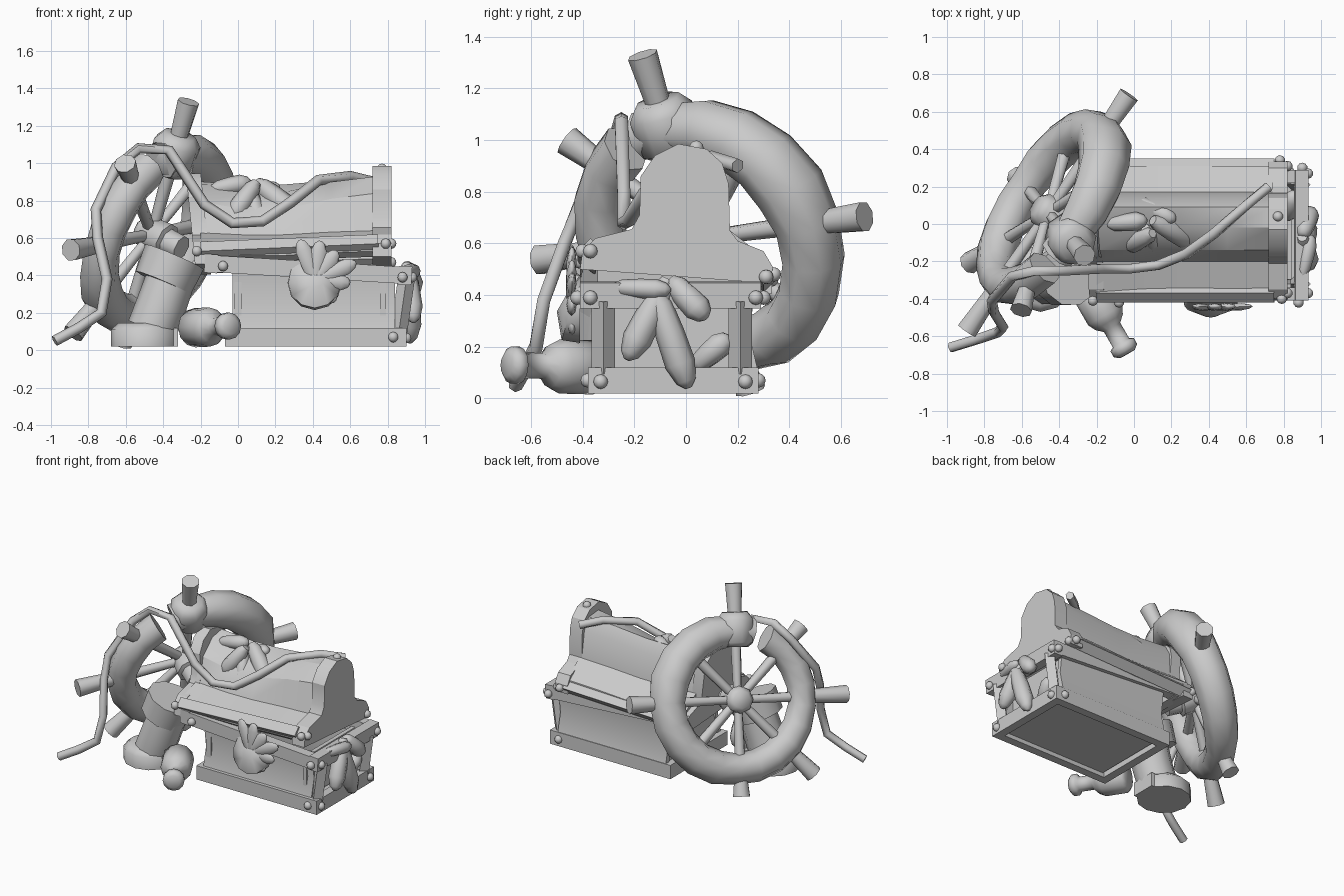
import bpy, bmesh, math, random
from mathutils import Vector as V, Matrix

if "Cube" in bpy.data.objects:
    bpy.data.objects.remove(bpy.data.objects["Cube"])
random.seed(4)

def make(name, bm, mat=None, angle=35):
    bmesh.ops.recalc_face_normals(bm, faces=bm.faces)
    me = bpy.data.meshes.new(name)
    bm.to_mesh(me); bm.free()
    if mat: me.transform(mat)
    ob = bpy.data.objects.new(name, me)
    bpy.context.collection.objects.link(ob)
    bpy.context.view_layer.objects.active = ob
    ob.select_set(True)
    bpy.ops.object.shade_smooth_by_angle(angle=math.radians(angle))
    ob.select_set(False)
    return ob

def loft(name, rings, mat=None, angle=40):
    """Skin a list of point rings and cap the ends."""
    bm = bmesh.new()
    R = [[bm.verts.new(p) for p in r] for r in rings]
    n = len(R[0])
    for a, b in zip(R, R[1:]):
        for j in range(n):
            bm.faces.new((a[j], a[(j + 1) % n], b[(j + 1) % n], b[j]))
    bm.faces.new(R[0]); bm.faces.new(R[-1])
    return make(name, bm, mat, angle)

def tube(name, pts, radii, sides=8, mat=None, squash=1, angle=62):
    """Round rings swept along a polyline."""
    pts = [V(p) for p in pts]
    rings = []
    for i, p in enumerate(pts):
        t = (pts[min(i + 1, len(pts) - 1)] - pts[max(i - 1, 0)]).normalized()
        ref = V((0, 1, 0)) if abs(t.y) < .85 else V((0, 0, 1))
        u = t.cross(ref).normalized(); w = t.cross(u)
        r = radii[i] if isinstance(radii, (list, tuple)) else radii
        rings.append([p + u * r * math.cos(2 * math.pi * k / sides) + w * r * squash * math.sin(2 * math.pi * k / sides)
                      for k in range(sides)])
    return loft(name, rings, mat=mat, angle=angle)

def box(name, lo, hi, mat=None):
    lo, hi = V(lo), V(hi)
    bm = bmesh.new()
    bmesh.ops.create_cube(bm, size=1)
    for v in bm.verts:
        v.co = (lo + hi) / 2 + V(v.co[i] * (hi[i] - lo[i]) for i in range(3))
    return make(name, bm, mat)

def rivet(p, r=.028):
    bm = bmesh.new()
    bmesh.ops.create_uvsphere(bm, u_segments=10, v_segments=6, radius=r, matrix=Matrix.Translation(p))
    make("rivet", bm)

def lobe(name, a, b, r, squash=1):
    a, b = V(a), V(b)
    ts = (0, .15, .45, .75, .93, 1)
    tube(name, [a.lerp(b, t) for t in ts], [r * f for f in (.45, .8, .95, 1, .65, .2)], 8, squash=squash)

# Ship wheel, tilted against the chest; the rim swells on its far side and has a gap
c = V((-.46, .06, .62))
A = V((.44, .64, .085)).normalized()
N = A.cross(V((.22, -.19, .71))).normalized()
U = N.cross(A)
W = Matrix.Translation(c) @ Matrix((A, U, N)).transposed().to_4x4()
rings = []
for i in range(21):
    a = math.radians(118 + i / 20 * 346)
    far = max(0, math.cos(a))
    s = random.uniform(.93, 1.08)
    R, rad, ax = .455 + .045 * far, (.105 + .025 * far) * s, (.105 + .035 * far) * s
    rings.append([((R + rad * math.cos(k * math.pi / 4)) * math.cos(a),
                   (R + rad * math.cos(k * math.pi / 4)) * math.sin(a),
                   ax * math.sin(k * math.pi / 4)) for k in range(8)])
loft("wheel_rim", rings, mat=W, angle=60)
tube("wheel_hub", [(0, 0, -.08), (0, 0, -.05), (0, 0, .1), (0, 0, .11), (0, 0, .2)], [.06, .09, .1, .075, .07], 8, W)
lengths = {0: .77, 90: .77, 135: .66, 180: .77, 225: .73, 270: .64}
for ang in range(0, 360, 45):
    d = V((math.cos(math.radians(ang)), math.sin(math.radians(ang)), 0))
    tube("wheel_spoke", [d * .05, d * .42], [.03, .038], 6, W)
    if ang in lengths:
        tube("wheel_handle", [d * .5, d * lengths[ang]], [.045, .06], 8, W)

# Swollen block where the upright handle meets the rim
tube("wheel_joint", [(0, .35, 0), (0, .38, 0), (0, .53, 0), (0, .58, 0)], [.08, .12, .13, .09], 8, W)

# Chest base: bottom frame, walls and tilted upper rim
for y in (-.38, .22):
    box("bottom_beam", (-.06, y, .02), (.9, y + .06, .12))
for x in (-.07, .84):
    box("bottom_end_beam", (x, -.38, .02), (x + .06, .28, .12))
box("chest_floor", (0, -.34, .05), (.86, .24, .09))
# Side walls bow inwards below the middle
for name, y, s in (("front_wall", -.36, 1), ("back_wall", .28, -1)):
    cs = [(y, .1), (y + s * .035, .25), (y + s * .01, .44), (y + s * .04, .44), (y + s * .065, .25), (y + s * .04, .1)]
    loft(name, [[(x, a, b) for a, b in cs] for x in (-.03, .84)])
box("left_wall", (-.02, -.34, .1), (.02, .24, .44))
box("inner_wall", (.76, -.34, .1), (.79, .24, .4))
for y in (-.36, .17):
    tube("corner_post", [(.86, y + .04, .1), (.9, y + .04, .38)], .045, 4, angle=30)
tilt = Matrix.Translation((.4, -.05, .43)) @ Matrix.Rotation(math.radians(3.5), 4, 'Y')
for y in (-.36, .27):
    box("rim_beam", (-.58, y, -.045), (.53, y + .07, .045), tilt)
for x in (-.58, .46):
    box("rim_end_beam", (x, -.36, -.05), (x + .07, .34, .05), tilt)

# Lid: stepped end plates and a sagging barrel shell between them
prof = [(-.41, .5), (-.4, .57), (-.35, .62), (-.21, .655), (-.18, .71), (-.175, .86), (-.12, .94), (-.03, .985),
        (.08, .965), (.14, .91), (.165, .83), (.17, .65), (.2, .61), (.3, .57), (.335, .51), (.33, .445)]
def plate(name, x0, x1, lean=0, dz=0):
    return loft(name, [[(x + lean * (z - .5), y, z + dz) for y, z in prof] for x in (x0, x1)], angle=30)
plate("lid_right_plate", .72, .82)
plate("lid_left_plate", -.23, -.15, -.1, -.04)
barrel = [(-.39, .53), (-.38, .58), (-.2, .64), (-.14, .84), (-.02, .93), (.09, .92), (.14, .84), (.17, .65), (.31, .54), (.31, .47)]
shell = barrel + [(y * .9, z - .03) for y, z in reversed(barrel)]
def sag(y, z, s):
    return z - s * (.3 if z > .72 and y < .05 else .12 if z > .72 else .08)
loft("lid_barrel", [[(x, y, sag(y, z, s)) for y, z in shell]
                    for x, s in ((-.2, .15), (.05, .3), (.25, .28), (.5, .1), (.74, 0))], angle=30)
tube("lid_front_rail", [(-.2, -.37, .53), (.75, -.37, .57)], .05, 4, angle=30)
tube("lid_back_rail", [(-.2, .3, .46), (.75, .3, .49)], .05, 4, angle=30)

# Rivets
for p in [(-.22, -.41, .53), (.79, -.4, .57), (-.08, -.42, .45), (.88, -.42, .39), (.83, -.38, .07),
          (.82, -.37, .57), (.82, .31, .47), (.93, -.37, .39), (.93, .27, .39), (.9, -.33, .065), (.9, .23, .065),
          (.77, .04, .97), (.78, .34, .48), (.83, .28, .07), (-.22, .33, .46), (.9, .3, .39)]:
    rivet(p)

# Lobed growths at the open end and on top of the lid
for a, b, r in [((.9, -.07, .46), (.94, -.23, .15), .058), ((.92, -.12, .42), (.92, .01, .04), .06),
                ((.9, -.06, .46), (.95, .08, .31), .055), ((.9, -.28, .43), (.95, -.06, .42), .04),
                ((.82, .03, .12), (.86, .17, .24), .05)]:
    lobe("end_growth", a, b, r)
for a, b, r in [((.1, -.05, .9), (-.04, -.12, .7), .055), ((.1, .02, .9), (.32, -.1, .72), .06),
                ((-.14, 0, .86), (.07, .02, .9), .05), ((.02, .12, .78), (.22, .02, .88), .05),
                ((.06, -.02, .86), (.12, -.13, .67), .05)]:
    lobe("lid_growth", a, b, r)

# Shell on the chest front: round body with radiating petals
tube("shell_body", [(.41, -.41, .36), (.41, -.44, .36), (.41, -.475, .38)], [.145, .14, .05], 12)
for tip in [(.33, .59), (.44, .585), (.53, .53), (.63, .47), (.6, .36), (.52, .26)]:
    lobe("shell_petal", (.41, -.45, .37), (tip[0], -.44, tip[1]), .042, .45)

# Bottle lying on its side
a, b = V((-.24, -.34, .12)), V((-.035, -.695, .13))
bp = [(0, .08), (.05, .105), (.42, .105), (.52, .085), (.6, .05), (.83, .05), (.86, .072), (.95, .072), (1, .045)]
tube("bottle", [a.lerp(b, t) for t, r in bp], [r for t, r in bp], 12)

# Leaning boot with foot, heel and cuff
tube("boot_foot", [(-.5, -.29, .02), (-.5, -.29, .11), (-.5, -.29, .145)], [.18, .18, .14], 12)
box("boot_heel", (-.42, -.38, .02), (-.32, -.2, .12))
tube("boot_shaft", [(-.46, -.3, .11), (-.41, -.3, .24), (-.34, -.28, .44)], [.135, .135, .13], 10)
tube("boot_cuff", [(-.4, -.28, .36), (-.34, -.27, .5)], [.16, .17], 10)

# Rope over the wheel and lid
rope = [(-.98, -.66, .05), (-.85, -.62, .12), (-.73, -.58, .2), (-.7, -.55, .38), (-.75, -.47, .6), (-.76, -.41, .75),
        (-.65, -.28, .98), (-.53, -.25, 1.08), (-.37, -.25, 1.07), (-.18, -.24, .78), (-.03, -.24, .68), (.13, -.22, .69),
        (.28, -.16, .79), (.43, -.05, .91), (.6, .1, .93), (.72, .2, .9)]
tube("rope", rope, .029, 6)
